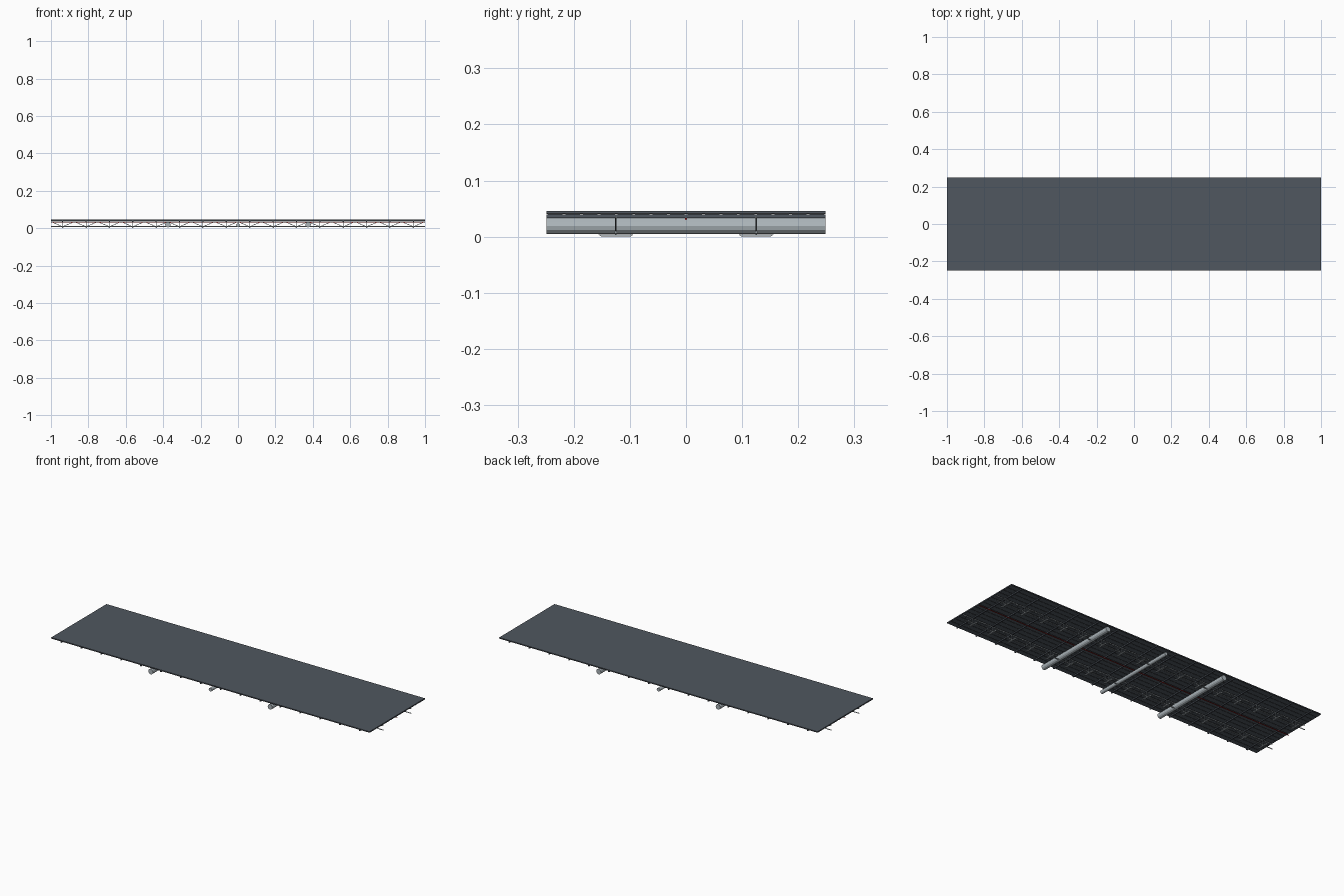
import bpy
from mathutils import Vector

if "Cube" in bpy.data.objects:
    bpy.data.objects.remove(bpy.data.objects["Cube"])


def material(name, colour):
    m = bpy.data.materials.new(name)
    m.use_nodes = True
    m.diffuse_color = (*colour, 1)
    m.node_tree.nodes["Principled BSDF"].inputs["Base Color"].default_value = (*colour, 1)
    return m


slate = material("slate deck", (0.08, 0.095, 0.115))
black = material("dark seam", (0.025, 0.027, 0.03))
steel = material("steel", (0.42, 0.47, 0.5))
red = material("red", (0.5, 0.01, 0.01))


def box(name, centre, size, mat, foot=1):
    bpy.ops.mesh.primitive_cube_add(size=1, location=centre)
    ob = bpy.context.object
    ob.name = name
    ob.scale = size
    bpy.ops.object.transform_apply(location=False, rotation=False, scale=True)
    for v in ob.data.vertices:
        if v.co.z < 0:
            v.co.y *= foot
    ob.data.materials.append(mat)


def rod(name, a, b, radius, mat, sides=6):
    a, b = Vector(a), Vector(b)
    bpy.ops.mesh.primitive_cylinder_add(vertices=sides, radius=radius,
                                        depth=(b - a).length, location=(a + b) / 2)
    ob = bpy.context.object
    ob.name = name
    ob.rotation_euler = (b - a).to_track_quat("Z", "Y").to_euler()
    ob.data.materials.append(mat)


# Deck plate, dark seam layer and lengthwise planks beneath
WIDTH = 0.497
box("deck_top", (0, 0, 0.044), (2, WIDTH, 0.004), slate)
box("deck_seam_layer", (0, 0, 0.041), (2, WIDTH, 0.002), black)
for i in range(16):
    box("deck_plank", (0, (i - 7.5) * WIDTH / 16, 0.0395), (2, 0.026, 0.001), slate)

# Crosswise ribs
STEP = 0.125
for i in range(16):
    box("cross_rib", (-0.9375 + i * STEP, 0, 0.036), (0.006, WIDTH, 0.006), slate)

# Cross pipes
for x in (-0.375, 0.375):
    rod("main_pipe", (x, -WIDTH / 2, 0.019), (x, WIDTH / 2, 0.019), 0.0147, steel, 12)
rod("centre_pipe", (0, -WIDTH / 2, 0.0165), (0, WIDTH / 2, 0.0165), 0.01, steel, 12)

# Red line along the middle
rod("red_line", (-1, 0, 0.0318), (1, 0, 0.0318), 0.002, red)

# Two lengthwise trusses with short bottom crossbars
LOW, HIGH = 0.008, 0.035
for y in (-0.125, 0.125):
    rod("truss_top_chord", (-1, y, HIGH), (1, y, HIGH), 0.0022, steel)
    rod("truss_bottom_chord", (-1, y, LOW), (1, y, LOW), 0.0025, steel)
    for i in range(16):
        x = -1 + i * STEP
        mid = x + STEP / 2
        rod("truss_brace", (x, y, HIGH), (mid, y, LOW), 0.0014, steel)
        rod("truss_brace", (mid, y, LOW), (x + STEP, y, HIGH), 0.0014, steel)
        rod("truss_hanger", (mid, y, 0.003), (mid, y, HIGH), 0.0014, steel)
        box("truss_crossbar", (mid, y, 0.002), (0.008, 0.064, 0.004), steel, 0.8)
